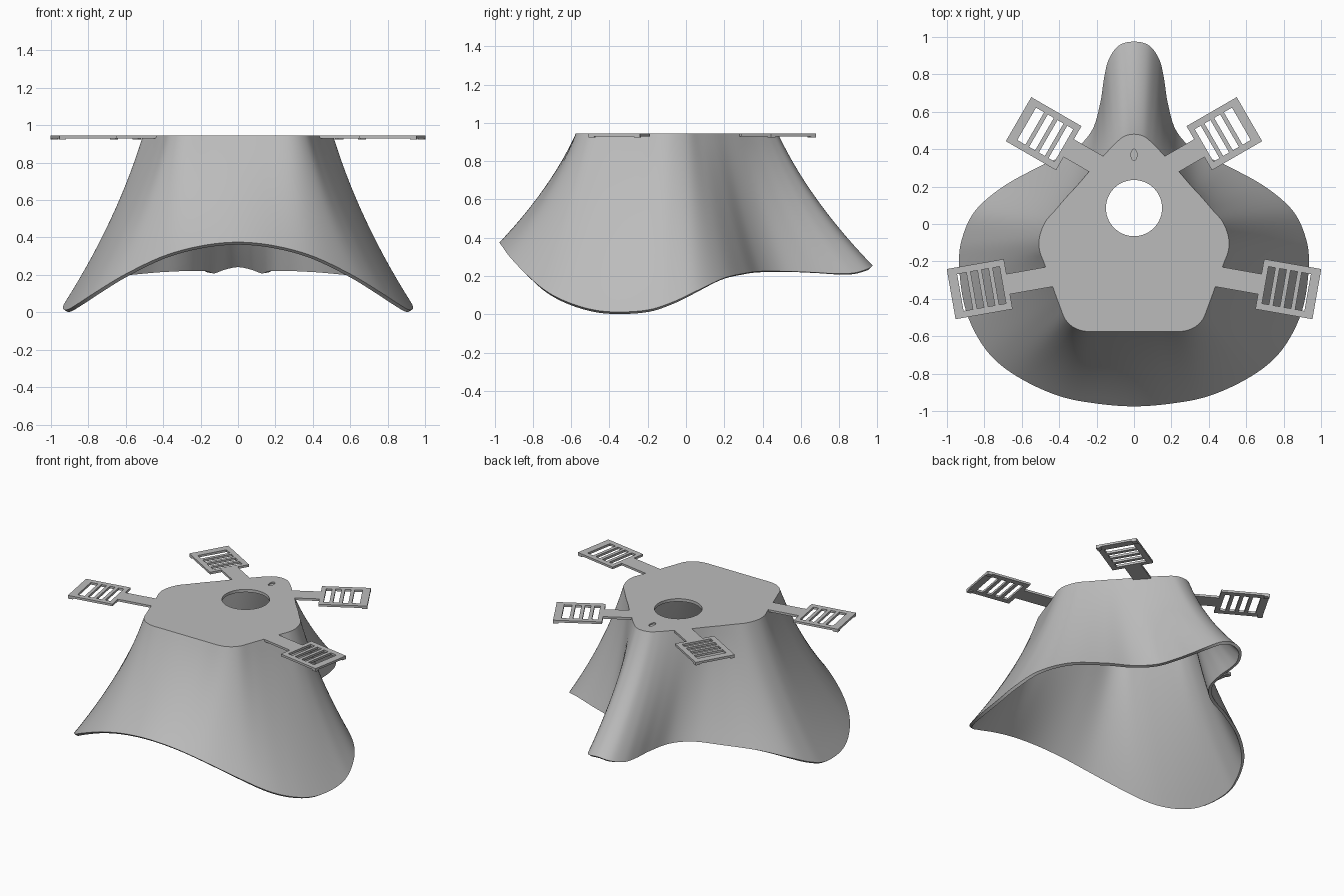
import bpy, bmesh, math
from mathutils import Vector, Matrix

if "Cube" in bpy.data.objects:
    bpy.data.objects.remove(bpy.data.objects["Cube"])

TOP = 0.945
HOLE_CENTRE, HOLE_RADIUS = Vector((0, 0.085, TOP)), 0.15

grey = bpy.data.materials.new("light grey")
grey.use_nodes = True
grey.diffuse_color = (0.5, 0.5, 0.5, 1)
grey.node_tree.nodes["Principled BSDF"].inputs["Base Color"].default_value = grey.diffuse_color


def finish(name, bm, thickness=0):
    """Turn a bmesh into an object, thickened inward."""
    mesh = bpy.data.meshes.new(name)
    bm.to_mesh(mesh)
    bm.free()
    mesh.materials.append(grey)
    obj = bpy.data.objects.new(name, mesh)
    bpy.context.collection.objects.link(obj)
    if thickness:
        mod = obj.modifiers.new("thickness", 'SOLIDIFY')
        mod.thickness, mod.offset, mod.use_even_offset = thickness, -1, True
        apply(obj, mod)
    return obj


def select(obj):
    bpy.ops.object.select_all(action='DESELECT')
    obj.select_set(True)
    bpy.context.view_layer.objects.active = obj


def apply(obj, mod):
    select(obj)
    bpy.ops.object.modifier_apply(modifier=mod.name)


def closed_spline(points, steps=6):
    """Smooth closed loop through the points."""
    n, out = len(points), []
    for i in range(n):
        a, b, c, d = (points[(i + k) % n] for k in (-1, 0, 1, 2))
        for s in range(steps):
            t = s / steps
            out.append(b + (c - a) * (t / 2) + (2 * a - 5 * b + 4 * c - d) * (t * t / 2)
                       + (3 * b - a - 3 * c + d) * (t ** 3 / 2))
    return out


def mirrored_loop(half):
    half = [Vector(p) for p in half]
    return closed_spline(half + [Vector((-p.x, p.y, p.z)) for p in half[-2:0:-1]])


# Half outlines from the nose tip round the left cheek to the chin
rim_half = [
    (0, .975, .255), (.08, .955, .24), (.135, .88, .217), (.16, .78, .213), (.18, .65, .22),
    (.225, .5, .225), (.33, .39, .225), (.5, .31, .215), (.7, .2, .19), (.85, .07, .13),
    (.92, -.08, .06), (.935, -.22, .02), (.91, -.42, .015), (.85, -.58, .05),
    (.75, -.72, .115), (.6, -.83, .205), (.4, -.92, .3), (.2, -.96, .355), (0, -.975, .375)]
plate_half = [
    (0, .48), (.05, .47), (.09, .44), (.13, .4), (.18, .345), (.24, .28), (.3, .21),
    (.36, .145), (.42, .075), (.475, .01), (.505, -.07), (.505, -.14), (.48, -.21),
    (.44, -.32), (.4, -.43), (.36, -.52), (.28, -.57), (.14, -.575), (0, -.575)]
rim = mirrored_loop(rim_half)
plate = mirrored_loop([(x, y, TOP) for x, y in plate_half])

# Mask shell: ring of the hole, flat plate, then walls flaring to the rim
rings = [[HOLE_CENTRE + (p - HOLE_CENTRE).normalized() * HOLE_RADIUS for p in plate]]
LEVELS = 14
for k in range(LEVELS + 1):
    t = k / LEVELS
    s = t - 0.35 * t * (1 - t)
    rings.append([Vector((p.x + (q.x - p.x) * s, p.y + (q.y - p.y) * s, p.z + (q.z - p.z) * t))
                  for p, q in zip(plate, rim)])
bm = bmesh.new()
grid = [[bm.verts.new(p) for p in ring] for ring in rings]
count = len(plate)
for upper, lower in zip(grid, grid[1:]):
    for i in range(count):
        j = (i + 1) % count
        bm.faces.new((upper[i], upper[j], lower[j], lower[i]))
shell = finish("mask_shell", bm, 0.02)

# Shallow oval dimple in the plate near the nose
bm = bmesh.new()
bmesh.ops.create_cone(bm, cap_ends=True, segments=24, radius1=1, radius2=1, depth=0.02,
                      matrix=Matrix.Translation((0, 0.37, TOP)) @ Matrix.Diagonal((.016, .03, 1, 1)))
cutter = finish("dimple_cutter", bm)
cutter.hide_render = True
cut = shell.modifiers.new("dimple", 'BOOLEAN')
cut.operation, cut.object, cut.solver = 'DIFFERENCE', cutter, 'EXACT'
apply(shell, cut)
bpy.data.objects.remove(cutter)
select(shell)
bpy.ops.object.shade_smooth_by_angle(angle=math.radians(35))


def strap_tab(name, centre, angle, reach):
    """Slotted buckle with a stem running back to the plate."""
    us = [-reach, -.155, -.125, -.088, -.065, -.028, -.005, .032, .055, .105, .155]
    vs = [-.136, -.1, -.055, .055, .1, .136]
    bm = bmesh.new()
    verts = [[bm.verts.new((u, v, 0)) for v in vs] for u in us]
    for i in range(len(us) - 1):
        for j in range(len(vs) - 1):
            stem_gap = i == 0 and j != 2
            slot = i > 0 and i % 2 == 0 and 0 < j < 4
            if not (stem_gap or slot):
                bm.faces.new((verts[i][j], verts[i + 1][j], verts[i + 1][j + 1], verts[i][j + 1]))
    bmesh.ops.delete(bm, geom=[v for v in bm.verts if not v.link_faces], context='VERTS')
    place = Matrix.Translation((*centre, TOP)) @ Matrix.Rotation(angle, 4, 'Z')
    finish(name, bm, 0.015).matrix_world = place

    # Small feet under the outer corners
    bm = bmesh.new()
    for v in (-.121, .121):
        bmesh.ops.create_cube(bm, size=1, matrix=Matrix.Translation((.138, v, -.016))
                              @ Matrix.Diagonal((.034, .03, .012, 1)))
    finish(name + "_feet", bm).matrix_world = place


for side, sign in (("left", 1), ("right", -1)):
    for end, x, y, degrees, reach in (("back", .483, .483, 30, .36), ("front", .825, -.348, -10, .4)):
        angle = math.radians(degrees if sign > 0 else 180 - degrees)
        strap_tab(f"{end}_{side}_strap_tab", (sign * x, y), angle, reach)
